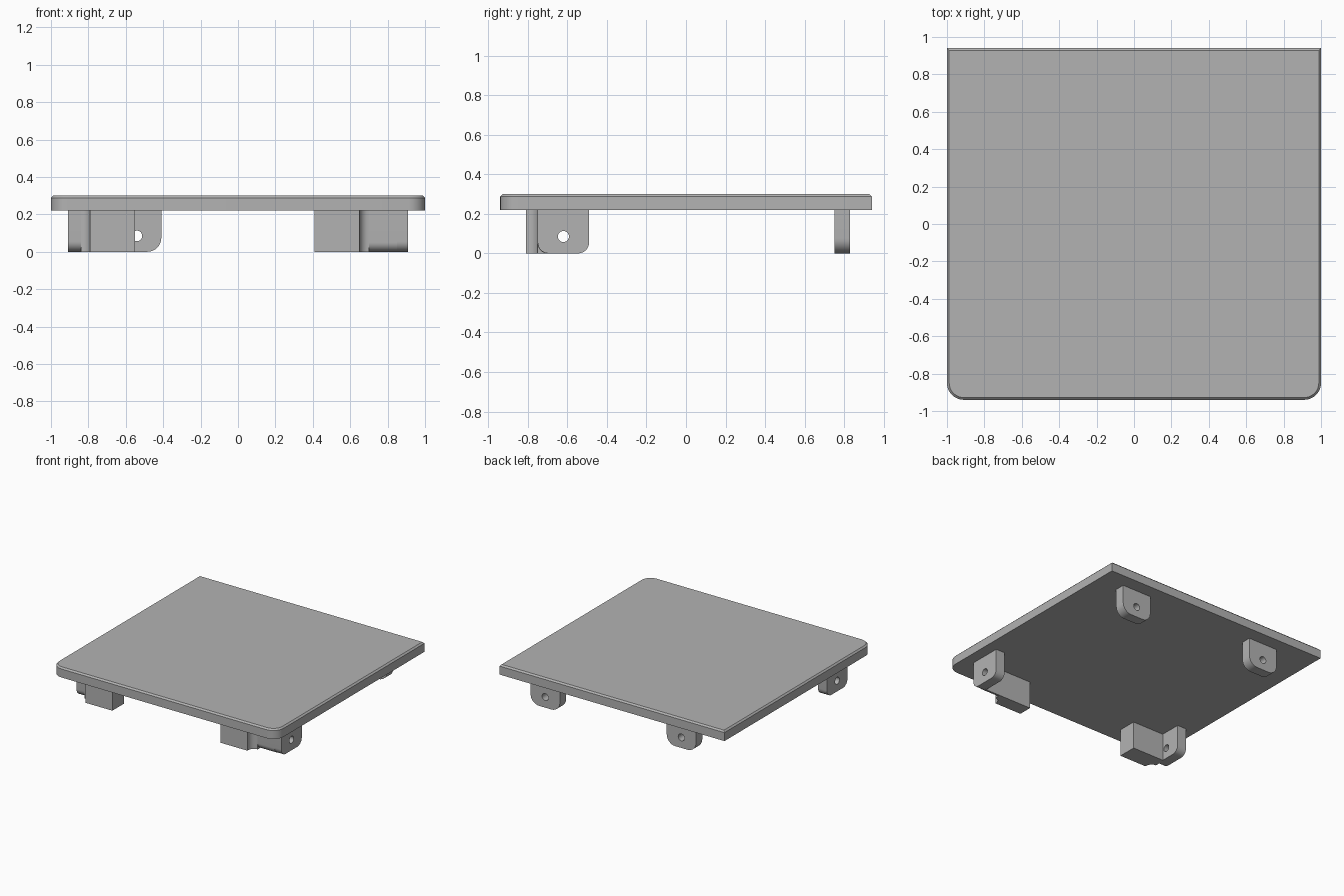
import bpy, bmesh, math
from mathutils import Matrix, Vector

cube = bpy.data.objects.get("Cube")
if cube:
    bpy.data.objects.remove(cube, do_unlink=True)

grey = bpy.data.materials.new("plain grey")
grey.use_nodes = True
colour = (0.45, 0.45, 0.45, 1)
grey.diffuse_color = colour
grey.node_tree.nodes["Principled BSDF"].inputs["Base Color"].default_value = colour

PLATE_BOTTOM, PLATE_TOP = 0.22, 0.30
HANG = PLATE_BOTTOM + 0.005      # parts below reach slightly into the plate


def arc(cx, cy, r, start, end, steps=8):
    """Points on an arc, angles in degrees."""
    angles = [math.radians(start + (end - start) * i / steps) for i in range(steps + 1)]
    return [(cx + r * math.cos(a), cy + r * math.sin(a)) for a in angles]


def prism(name, outline, low, high, axis, smooth=True):
    """Extrude a 2D outline along an axis; the outline uses the other two axes in order."""
    def place(p, d):
        return {"x": (d, p[0], p[1]), "y": (p[0], d, p[1]), "z": (p[0], p[1], d)}[axis]
    bm = bmesh.new()
    face = bm.faces.new([bm.verts.new(place(p, low)) for p in outline])
    new = bmesh.ops.extrude_face_region(bm, geom=[face])["geom"]
    shift = Vector(place((0, 0), high - low))
    bmesh.ops.translate(bm, vec=shift, verts=[v for v in new if isinstance(v, bmesh.types.BMVert)])
    bmesh.ops.recalc_face_normals(bm, faces=bm.faces)
    mesh = bpy.data.meshes.new(name)
    bm.to_mesh(mesh)
    bm.free()
    obj = bpy.data.objects.new(name, mesh)
    bpy.context.collection.objects.link(obj)
    mesh.materials.append(grey)
    if smooth:
        finish(obj)
    return obj


def finish(obj):
    bpy.ops.object.select_all(action="DESELECT")
    obj.select_set(True)
    bpy.context.view_layer.objects.active = obj
    bpy.ops.object.shade_smooth_by_angle(angle=math.radians(30))


def apply_modifier(obj, mod):
    bpy.ops.object.select_all(action="DESELECT")
    obj.select_set(True)
    bpy.context.view_layer.objects.active = obj
    bpy.ops.object.modifier_apply(modifier=mod.name)


def tab(name, centre, low, high, axis, r):
    """Hanging lug with rounded lower corners and a pin hole."""
    a, b = centre - 0.13, centre + 0.13
    outline = [(a, HANG)] + arc(a + r, r, r, 180, 270) + arc(b - r, r, r, 270, 360) + [(b, HANG)]
    obj = prism(name, outline, low, high, axis, smooth=False)
    cutter = prism("hole_cutter", arc(centre, 0.085, 0.028, 0, 345, 23),
                   low - 0.02, high + 0.02, axis, smooth=False)
    cutter.hide_render = True
    mod = obj.modifiers.new("hole", "BOOLEAN")
    mod.operation, mod.solver, mod.object = "DIFFERENCE", "EXACT", cutter
    apply_modifier(obj, mod)
    bpy.data.objects.remove(cutter, do_unlink=True)
    finish(obj)


# Top plate: rounded front corners, square back corners, small chamfer on top
R = 0.09
outline = ([(1, 0.94), (-1, 0.94)] + arc(-1 + R, -0.94 + R, R, 180, 270)
           + arc(1 - R, -0.94 + R, R, 270, 360))
plate = prism("top_plate", outline, PLATE_BOTTOM, PLATE_TOP, "z", smooth=False)
bm = bmesh.new()
bm.from_mesh(plate.data)
rim = [e for e in bm.edges if all(v.co.z > PLATE_TOP - 0.001 for v in e.verts)]
bmesh.ops.bevel(bm, geom=rim, offset=0.012, segments=1, affect="EDGES")
bm.to_mesh(plate.data)
bm.free()
finish(plate)

# Back lugs
tab("back_left_lug", 0.67, 0.75, 0.83, "y", 0.075)
tab("back_right_lug", -0.54, 0.75, 0.83, "y", 0.075)

# Side lugs
tab("side_left_lug", -0.62, 0.83, 0.91, "x", 0.055)
tab("side_right_lug", -0.62, -0.91, -0.83, "x", 0.055)

# Front blocks: flat front pad, hollow fillet stepping back toward the side lug
for side, name, inner, pad, back in ((1, "left", 0.41, 0.65, -0.70),
                                     (-1, "right", 0.55, 0.79, -0.66)):
    step = [(pad, -0.81)] + arc(pad + 0.05, -0.80, 0.05, 180, 90)
    outline = [(inner, back), (inner, -0.81)] + step + [(pad + 0.05, back)]
    prism("front_%s_block" % name, [(side * x, y) for x, y in outline], 0, HANG, "z")
    # Neck joining block and lug, rounded along its lower front edge
    r = 0.05 if side > 0 else 0.055
    neck = [(-0.75, HANG)] + arc(-0.75 + r, r, r, 180, 270)
    if back > -0.75 + r + 0.001:
        neck.append((back, 0))
    neck.append((back, HANG))
    low, high = sorted((side * (pad + 0.04), side * 0.85))
    prism("front_%s_neck" % name, neck, low, high, "x")
